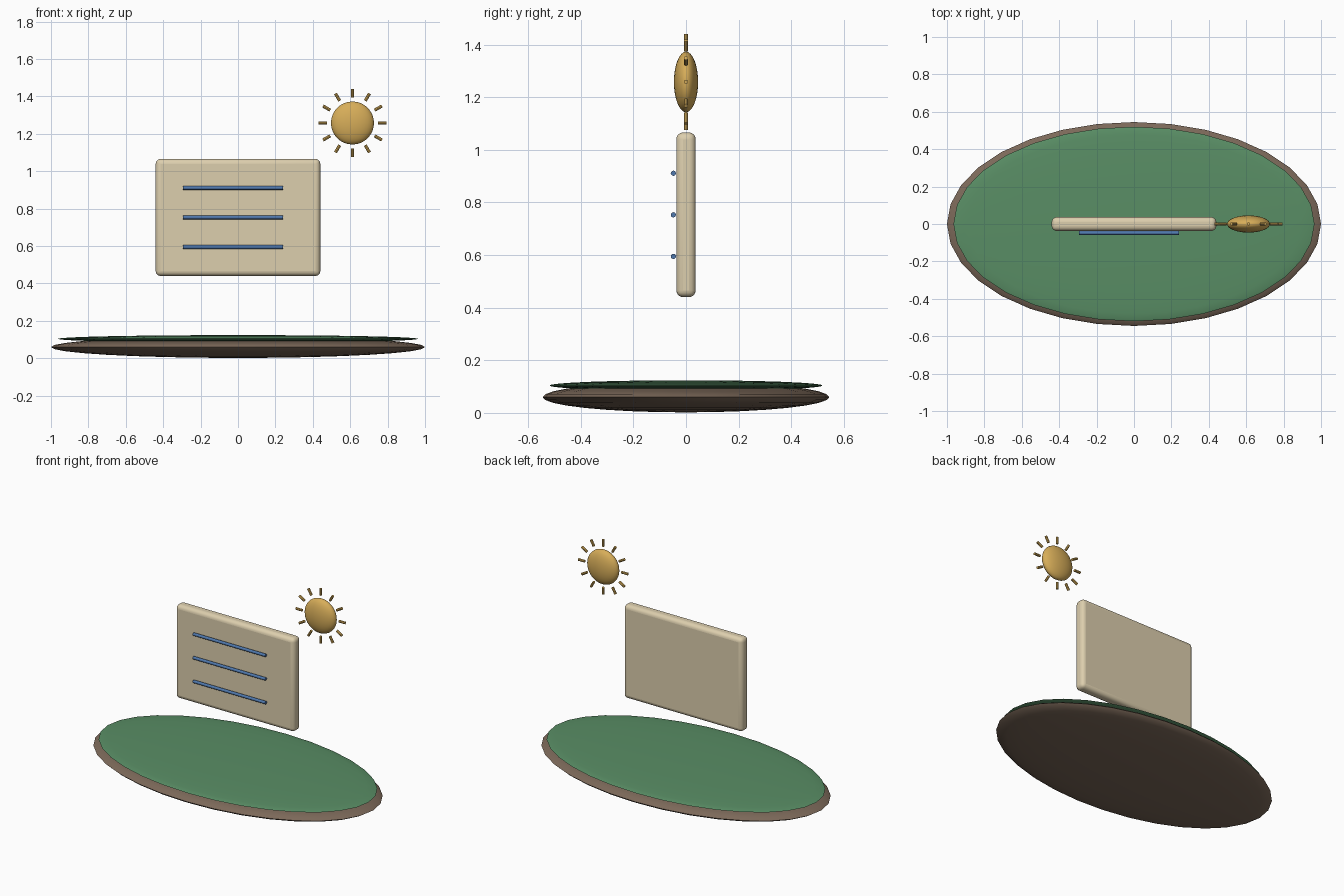
import bpy, math
from mathutils import Vector

if "Cube" in bpy.data.objects:
    bpy.data.objects.remove(bpy.data.objects["Cube"])


def material(name, rgb):
    m = bpy.data.materials.new(name)
    m.diffuse_color = (*rgb, 1)
    m.use_nodes = True
    m.node_tree.nodes["Principled BSDF"].inputs["Base Color"].default_value = m.diffuse_color
    return m


BROWN = material("earth", (0.20, 0.14, 0.10))
GREEN = material("grass", (0.10, 0.27, 0.13))
CREAM = material("cream", (0.72, 0.62, 0.42))
BLUE = material("blue", (0.08, 0.19, 0.42))
GOLD = material("gold", (0.68, 0.42, 0.10))


def finish(name, mat):
    ob = bpy.context.object
    ob.name = name
    ob.data.materials.append(mat)
    bpy.ops.object.transform_apply(location=False, rotation=True, scale=True)
    bpy.ops.object.shade_smooth_by_angle(angle=math.radians(35))
    return ob


def ellipsoid(name, loc, radii, mat):
    bpy.ops.mesh.primitive_uv_sphere_add(segments=32, ring_count=16, radius=1, location=loc)
    bpy.context.object.scale = radii
    return finish(name, mat)


def rod(name, a, b, r, mat, sides=12):
    a, b = Vector(a), Vector(b)
    d = b - a
    bpy.ops.mesh.primitive_cylinder_add(
        vertices=sides, radius=r, depth=d.length, location=(a + b) / 2,
        rotation=d.to_track_quat('Z', 'Y').to_euler())
    return finish(name, mat)


# Ground island: earth disc with a thin grass cap
ellipsoid("earth_base", (0, 0, 0.06), (1, 0.545, 0.058), BROWN)
ellipsoid("grass_top", (0, 0, 0.104), (0.965, 0.52, 0.02), GREEN)

# Floating panel with rounded edges
bpy.ops.mesh.primitive_cube_add(size=1, location=(0, 0, 0.753))
panel = bpy.context.object
panel.scale = (0.88, 0.074, 0.626)
finish("panel", CREAM)
bev = panel.modifiers.new("round", 'BEVEL')
bev.width = 0.026
bev.segments = 4

# Three blue lines on the panel front
for i, z in enumerate((0.595, 0.753, 0.911)):
    rod(f"panel_line_{i + 1}", (-0.295, -0.048, z), (0.24, -0.048, z), 0.01, BLUE)

# Sun with twelve rays
SUN = Vector((0.612, 0, 1.258))
ellipsoid("sun_disc", SUN, (0.115, 0.046, 0.115), GOLD)
for i in range(12):
    a = i * math.tau / 12
    d = Vector((math.cos(a), 0, math.sin(a)))
    rod(f"sun_ray_{i + 1}", SUN + d * 0.137, SUN + d * 0.182, 0.0085, GOLD, 8)
